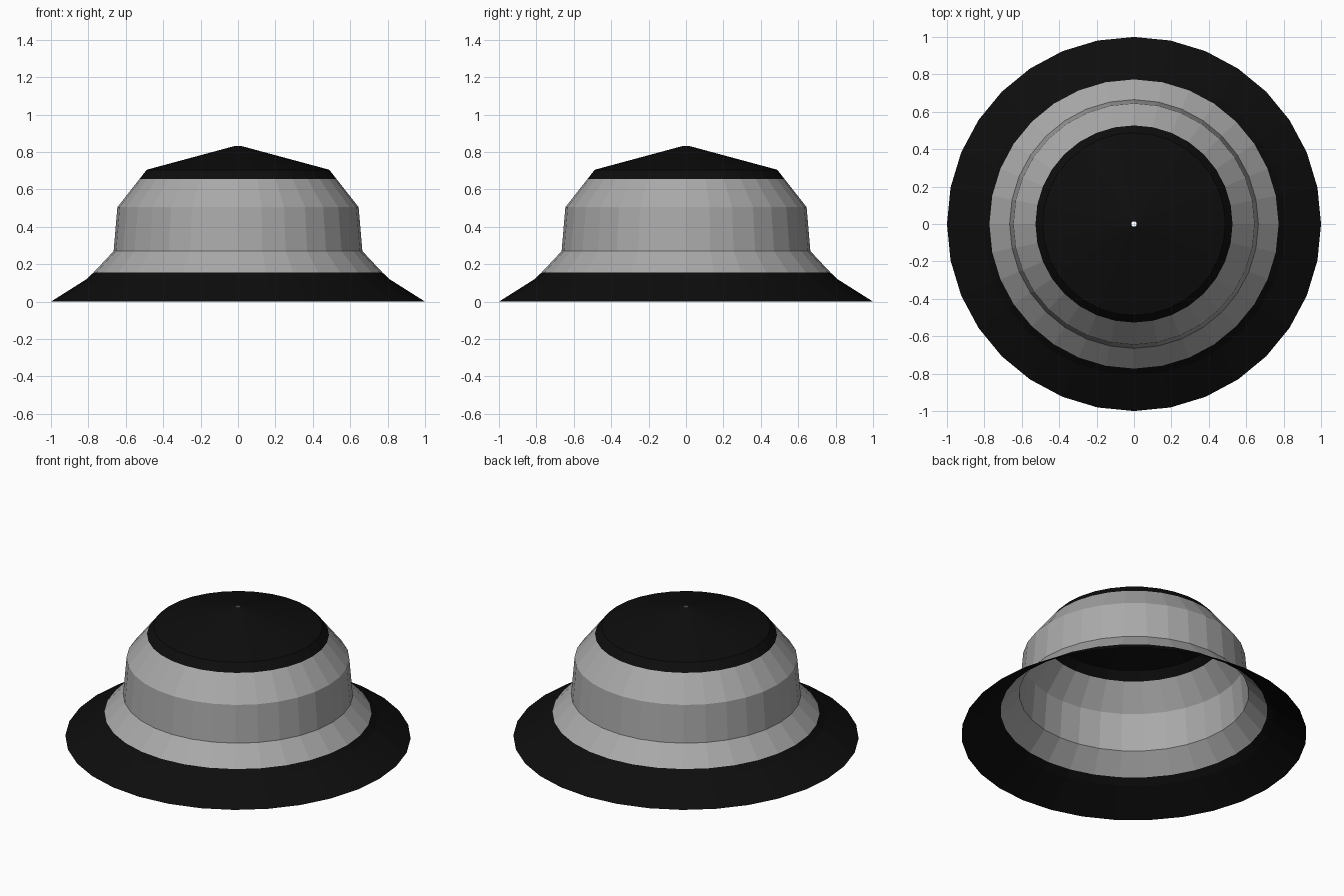
import bpy
import bmesh
from math import cos, sin, tau

SIDES = 32

cube = bpy.data.objects.get("Cube")
if cube:
    bpy.data.objects.remove(cube, do_unlink=True)


def material(name, rgb):
    mat = bpy.data.materials.new(name)
    mat.use_nodes = True
    colour = (*rgb, 1.0)
    mat.diffuse_color = colour
    mat.node_tree.nodes["Principled BSDF"].inputs["Base Color"].default_value = colour
    return mat


def revolve(name, profile, mat):
    """Spin a (radius, height) profile into an open, flat-faced shell."""
    bm = bmesh.new()
    rings = [[bm.verts.new((r * sin(tau * i / SIDES), r * cos(tau * i / SIDES), z))
              for i in range(SIDES)] for r, z in profile]
    for low, high in zip(rings, rings[1:]):
        for i in range(SIDES):
            j = (i + 1) % SIDES
            bm.faces.new((low[j], low[i], high[i], high[j]))
    mesh = bpy.data.meshes.new(name)
    bm.to_mesh(mesh)
    bm.free()
    mesh.materials.append(mat)
    obj = bpy.data.objects.new(name, mesh)
    bpy.context.collection.objects.link(obj)
    return obj


black = material("black cloth", (0.004, 0.004, 0.004))
grey = material("grey cloth", (0.4, 0.4, 0.4))

# Sloping brim
revolve("brim", [(1.0, 0.0), (0.81, 0.12), (0.773, 0.155)], black)

# Flared base, upright wall and shoulder of the crown
revolve("crown_band", [(0.773, 0.155), (0.665, 0.27), (0.645, 0.505), (0.527, 0.655)], grey)

# Shallow cone with a tiny vent hole at its peak
revolve("crown_top", [(0.527, 0.655), (0.488, 0.705), (0.014, 0.833)], black)
